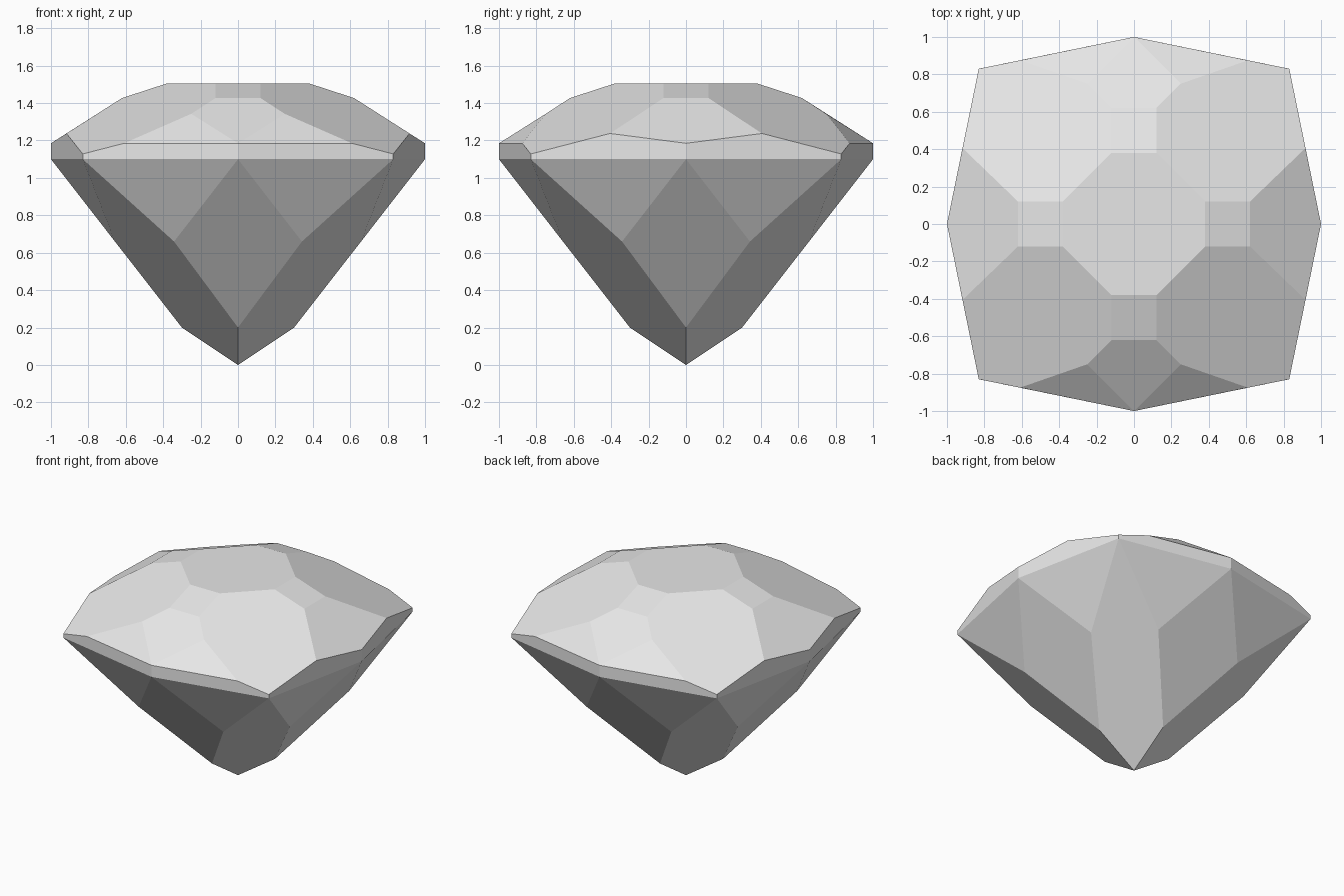
import bpy
import bmesh
from math import radians

default_cube = bpy.data.objects.get("Cube")
if default_cube:
    bpy.data.objects.remove(default_cube, do_unlink=True)

# Main levels of the cut
TABLE, GIRDLE_TOP, GIRDLE_LOW, CULET_EDGE = 1.505, 1.185, 1.10, 0.20
CORNER = 0.83


def crown_height(x, y):
    """Height of the large corner facets of the crown."""
    return TABLE - 0.325 * (x + y - 0.5)


def on_crown(x, y):
    return (x, y, crown_height(x, y))


def swapped(points):
    return [(y, x, z) for x, y, z in points]


# Corners shared by the x and y sides
shared = [
    (0.38, 0.12, TABLE),
    on_crown(0.62, 0.12),
    (1, 0, GIRDLE_TOP),
    (1, 0, GIRDLE_LOW),
    (0.658, 0.342, 0.66),
    (0.30, 0, CULET_EDGE),
]
# Corners on the diagonal and the culet
diagonal = [on_crown(CORNER, CORNER), (CORNER, CORNER, GIRDLE_LOW), (0, 0, 0)]
# Scalloped girdle on the x sides, extra split facets on the y sides
side_only = [on_crown(0.917, 0.406)]
front_only = [on_crown(0.25, 0.75), (0.609, 0.875, GIRDLE_TOP)]

quadrant = shared + swapped(shared) + diagonal + side_only + front_only
corners = {(sx * x, sy * y, z) for x, y, z in quadrant for sx in (1, -1) for sy in (1, -1)}

# Stretch a skin over the corners and merge flat facets
bm = bmesh.new()
for co in sorted(corners):
    bm.verts.new(co)
bmesh.ops.remove_doubles(bm, verts=bm.verts, dist=0.001)
bmesh.ops.convex_hull(bm, input=bm.verts)
bmesh.ops.dissolve_limit(bm, angle_limit=radians(2), verts=bm.verts, edges=bm.edges)
bmesh.ops.recalc_face_normals(bm, faces=bm.faces)

mesh = bpy.data.meshes.new("cut_gem")
bm.to_mesh(mesh)
bm.free()
gem = bpy.data.objects.new("cut_gem", mesh)
bpy.context.collection.objects.link(gem)

# Pale grey stone
stone = bpy.data.materials.new("pale_grey_stone")
stone.use_nodes = True
colour = (0.8, 0.8, 0.8, 1)
stone.diffuse_color = colour
stone.node_tree.nodes["Principled BSDF"].inputs["Base Color"].default_value = colour
mesh.materials.append(stone)
